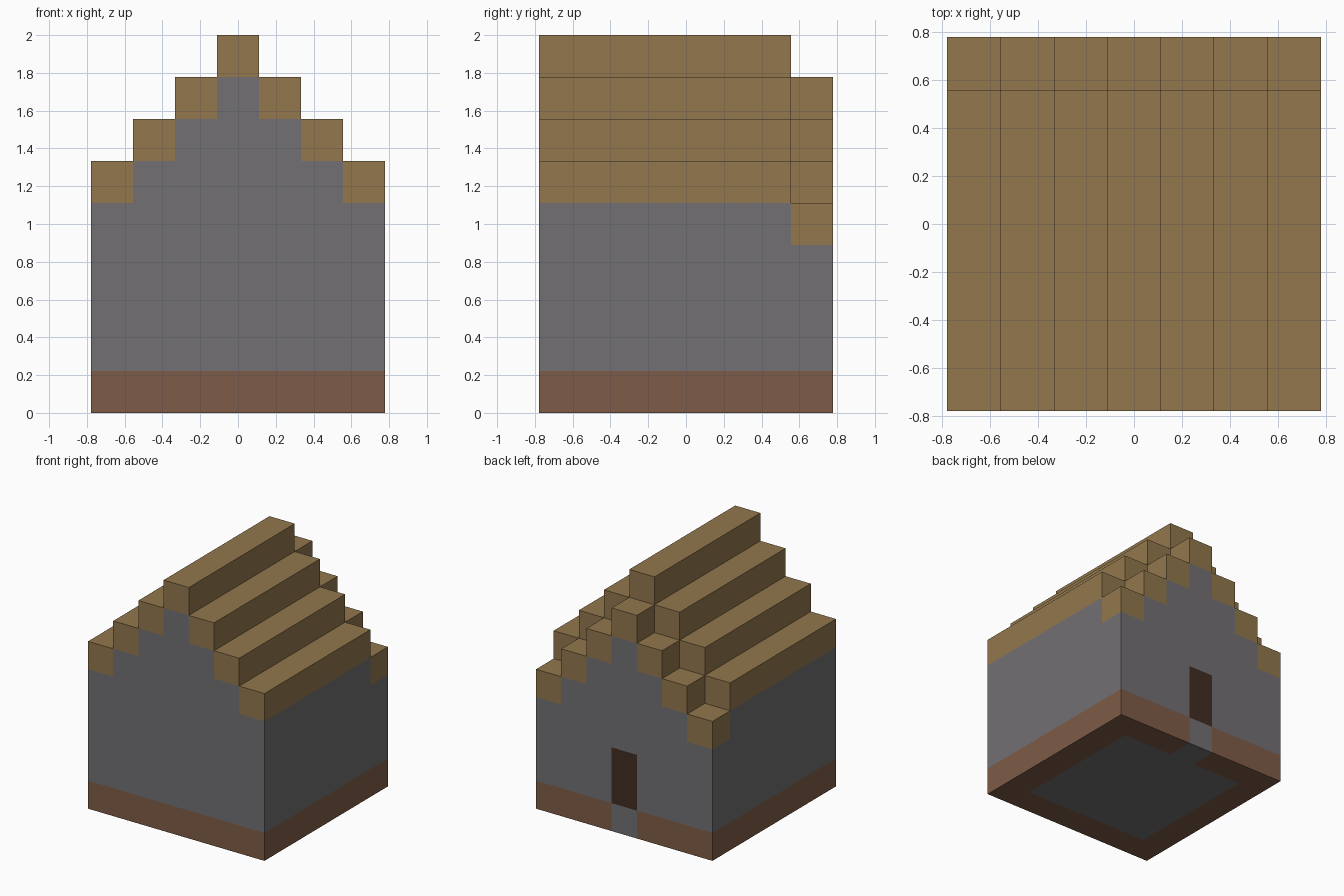
import bpy
import bmesh

U = 2 / 9      # one block
HALF = 3.5     # half the width, in blocks
BACK = 2.5     # where the lower rear bay begins, in blocks

cube = bpy.data.objects.get("Cube")
if cube:
    bpy.data.objects.remove(cube, do_unlink=True)


def material(name, rgb):
    linear = [((c / 255 + 0.055) / 1.055) ** 2.4 for c in rgb] + [1]
    mat = bpy.data.materials.new(name)
    mat.use_nodes = True
    mat.diffuse_color = linear
    bsdf = next(n for n in mat.node_tree.nodes if n.type == 'BSDF_PRINCIPLED')
    bsdf.inputs["Base Color"].default_value = linear
    return mat


TAN = material("tan roof", (146, 119, 77))
GREY = material("grey stone", (114, 112, 115))
BROWN = material("brown footing", (126, 92, 71))
DARK = material("dark door", (66, 45, 34))


def extrude(name, profile, y0, y1, mat):
    """Extrude an x-z outline, in blocks, from y0 to y1."""
    bm = bmesh.new()
    face = bm.faces.new([bm.verts.new((x * U, y0 * U, z * U)) for x, z in profile])
    out = bmesh.ops.extrude_face_region(bm, geom=[face])
    verts = [v for v in out["geom"] if isinstance(v, bmesh.types.BMVert)]
    bmesh.ops.translate(bm, verts=verts, vec=(0, (y1 - y0) * U, 0))
    bmesh.ops.recalc_face_normals(bm, faces=bm.faces[:])
    mesh = bpy.data.meshes.new(name)
    bm.to_mesh(mesh)
    bm.free()
    mesh.materials.append(mat)
    bpy.context.collection.objects.link(bpy.data.objects.new(name, mesh))


def box(name, x0, x1, y0, y1, z0, z1, mat):
    extrude(name, [(x0, z0), (x1, z0), (x1, z1), (x0, z1)], y0, y1, mat)


def gable(ridge):
    """Stepped gable outline from right to left, over the wall base."""
    points = []
    for k in range(3, -4, -1):
        z = ridge - abs(k)
        points += [(k + 0.5, z), (k - 0.5, z)]
    return points


# Footing around a stone floor, with a stone doorstep at the back
box("footing_front", -HALF, HALF, -HALF, -BACK, 0, 1, BROWN)
box("floor", -BACK, BACK, -BACK, BACK, 0, 1, GREY)
box("doorstep", -0.5, 0.5, BACK, HALF, 0, 1, GREY)
for side, s in (("left", 1), ("right", -1)):
    box("footing_" + side, s * BACK, s * HALF, -BACK, BACK, 0, 1, BROWN)
    box("footing_back_" + side, s * 0.5, s * HALF, BACK, HALF, 0, 1, BROWN)

# Stone walls; the rear bay is one step lower and has the doorway
base = [(-HALF, 1), (HALF, 1)]
doorway = [(-HALF, 1), (-0.5, 1), (-0.5, 3), (0.5, 3), (0.5, 1), (HALF, 1)]
extrude("main_walls", base + gable(8), -HALF, BACK, GREY)
extrude("rear_wall", doorway + gable(7), BACK, HALF, GREY)
box("door", -0.5, 0.5, BACK, HALF, 1, 3, DARK)

# Stepped roof beams
for bay, y0, y1, ridge in (("main", -HALF, BACK, 8), ("rear", BACK, HALF, 7)):
    box(bay + "_roof_ridge", -0.5, 0.5, y0, y1, ridge, ridge + 1, TAN)
    for k in (1, 2, 3):
        for side, s in (("left", 1), ("right", -1)):
            box(f"{bay}_roof_step_{k}_{side}", s * (k - 0.5), s * (k + 0.5),
                y0, y1, ridge - k, ridge - k + 1, TAN)
